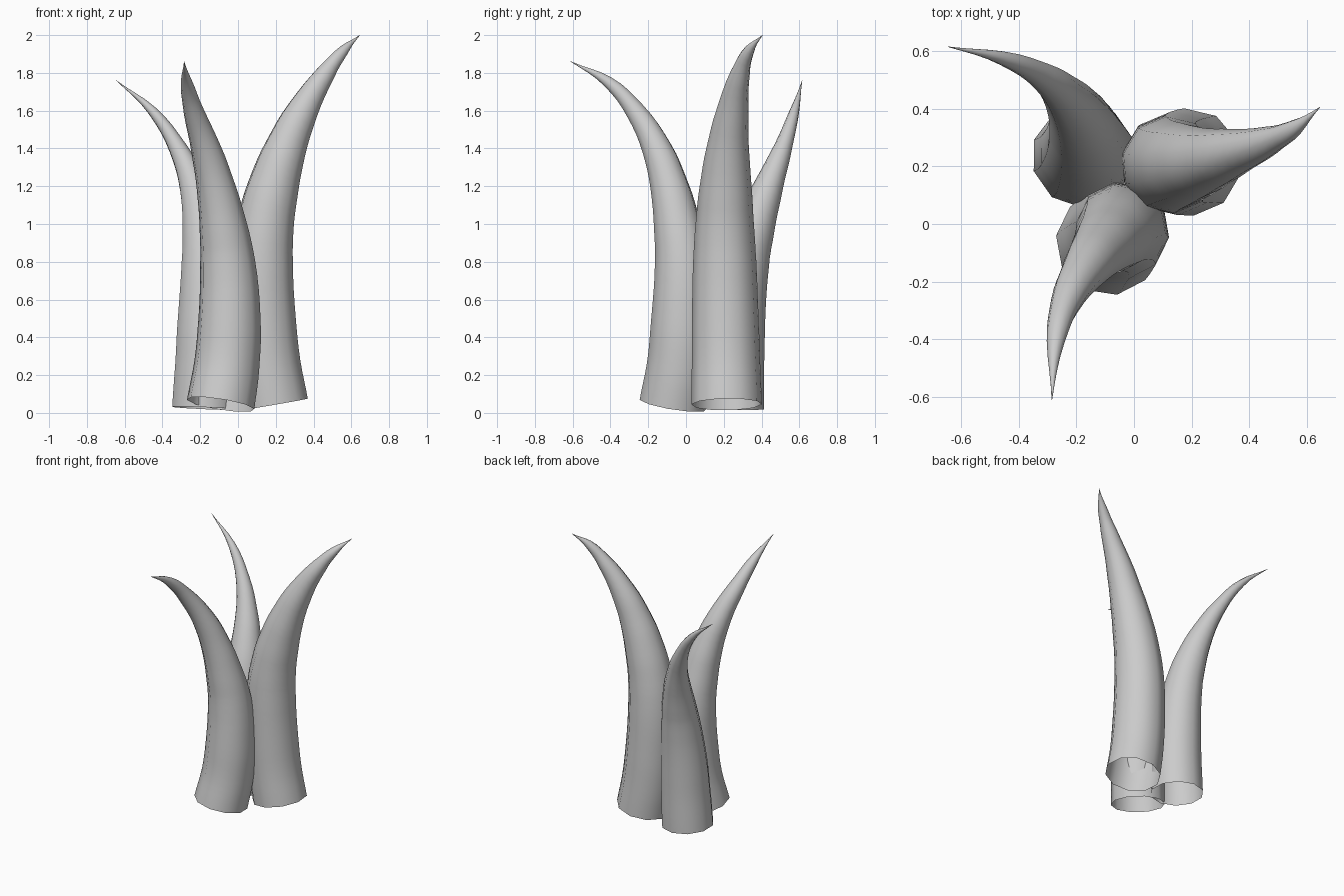
import bpy


def horn(name, knots):
    """Hollow tapering horn swept along knots of (x, y, z, radius)."""
    curve = bpy.data.curves.new(name, 'CURVE')
    curve.dimensions = '3D'
    curve.resolution_u = 4
    curve.bevel_depth = 1.0
    curve.bevel_resolution = 3      # ten-sided section
    curve.use_fill_caps = False     # open base
    spline = curve.splines.new('BEZIER')
    spline.radius_interpolation = 'CARDINAL'
    spline.bezier_points.add(len(knots) - 1)
    for p, (x, y, z, r) in zip(spline.bezier_points, knots):
        p.co = (x, y, z)
        p.radius = r
        p.handle_left_type = p.handle_right_type = 'AUTO'
    obj = bpy.data.objects.new(name, curve)
    bpy.context.collection.objects.link(obj)
    bpy.ops.object.select_all(action='DESELECT')
    obj.select_set(True)
    bpy.context.view_layer.objects.active = obj
    bpy.ops.object.convert(target='MESH')
    bpy.ops.object.shade_smooth_by_angle(angle=1.05)


# tall horn leaning right
horn("right_horn", [
    (0.190, 0.215, 0.045, 0.187), (0.155, 0.212, 0.25, 0.182),
    (0.133, 0.208, 0.50, 0.177), (0.127, 0.205, 0.80, 0.168),
    (0.145, 0.205, 1.00, 0.155), (0.188, 0.210, 1.20, 0.138),
    (0.252, 0.221, 1.40, 0.113), (0.342, 0.246, 1.60, 0.085),
    (0.466, 0.287, 1.80, 0.052), (0.560, 0.335, 1.92, 0.028),
    (0.645, 0.405, 2.00, 0.001)])

# horn leaning to the front
horn("front_horn", [
    (-0.092, -0.068, 0.045, 0.182), (-0.060, -0.035, 0.25, 0.175),
    (-0.045, -0.020, 0.50, 0.166), (-0.055, -0.020, 0.80, 0.147),
    (-0.080, -0.047, 1.00, 0.126), (-0.118, -0.088, 1.20, 0.103),
    (-0.170, -0.155, 1.40, 0.080), (-0.235, -0.270, 1.60, 0.054),
    (-0.272, -0.410, 1.75, 0.031), (-0.285, -0.610, 1.86, 0.001)])

# slim horn leaning back left
horn("back_left_horn", [
    (-0.178, 0.235, 0.025, 0.178), (-0.168, 0.242, 0.25, 0.172),
    (-0.165, 0.260, 0.50, 0.160), (-0.170, 0.308, 0.80, 0.134),
    (-0.190, 0.365, 1.00, 0.109), (-0.235, 0.437, 1.20, 0.078),
    (-0.318, 0.512, 1.40, 0.049), (-0.455, 0.575, 1.60, 0.025),
    (-0.645, 0.615, 1.76, 0.001)])
